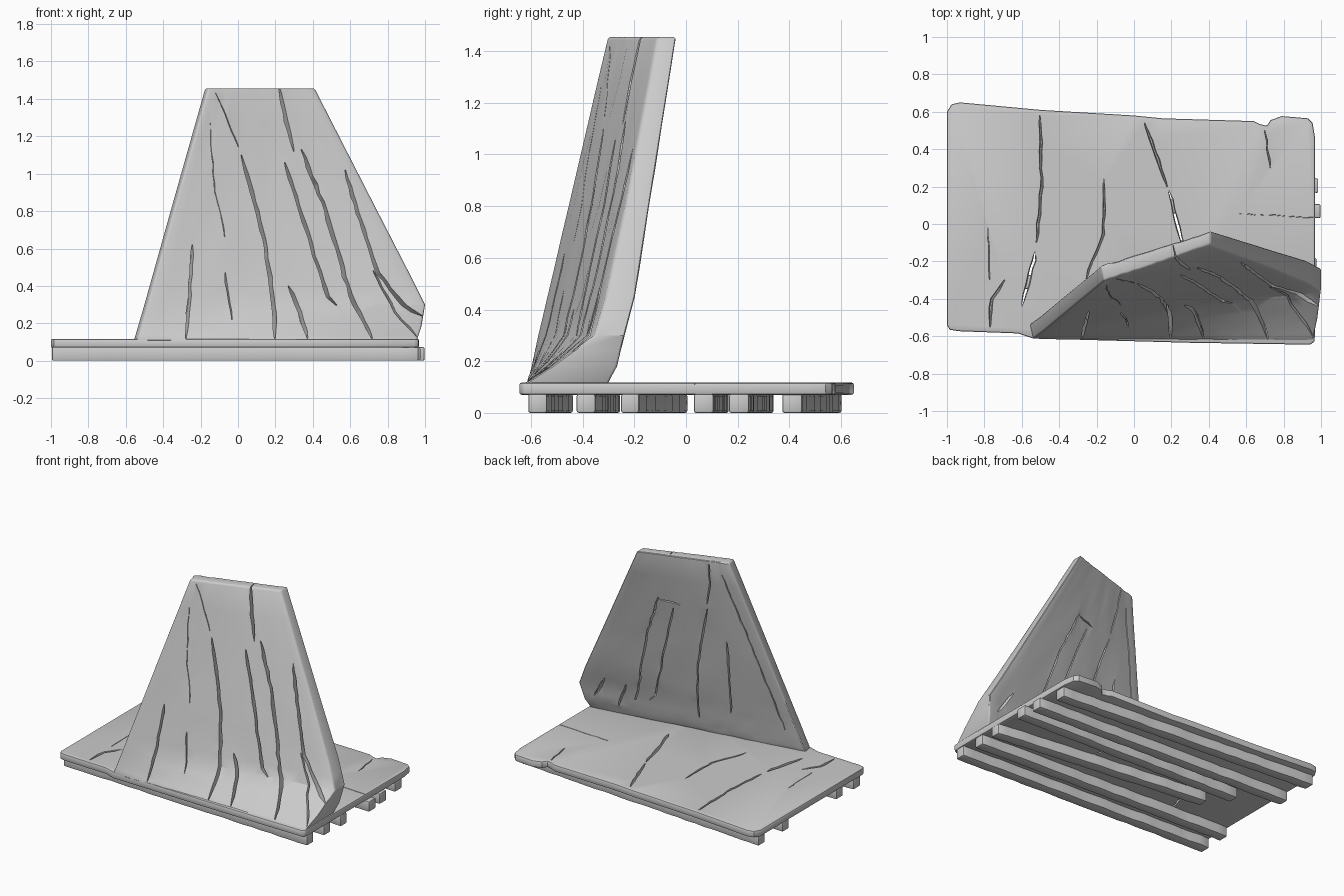
import bpy, bmesh, math, random
from mathutils import Vector

if "Cube" in bpy.data.objects:
    bpy.data.objects.remove(bpy.data.objects["Cube"])

random.seed(4)
jit = random.uniform


def make(name, bm):
    bmesh.ops.recalc_face_normals(bm, faces=bm.faces)
    me = bpy.data.meshes.new(name)
    bm.to_mesh(me)
    bm.free()
    ob = bpy.data.objects.new(name, me)
    bpy.context.collection.objects.link(ob)
    return ob


def select(ob):
    bpy.ops.object.select_all(action='DESELECT')
    bpy.context.view_layer.objects.active = ob
    ob.select_set(True)


def apply(ob, kind, **props):
    m = ob.modifiers.new(kind, kind)
    for k, v in props.items():
        setattr(m, k, v)
    select(ob)
    bpy.ops.object.modifier_apply(modifier=m.name)


def smooth(ob):
    select(ob)
    bpy.ops.object.shade_smooth_by_angle(angle=math.radians(32))


def loft(bm, rings):
    """Closed tube through rings of vertices, capped at both ends."""
    vs = [[bm.verts.new(p) for p in r] for r in rings]
    n = len(vs[0])
    for a, b in zip(vs, vs[1:]):
        for i in range(n):
            bm.faces.new((a[i], a[(i + 1) % n], b[(i + 1) % n], b[i]))
    bm.faces.new(vs[0])
    bm.faces.new(vs[-1])


def resample(path, step=0.05):
    pts = []
    for a, b in zip(path, path[1:]):
        a, b = Vector(a), Vector(b)
        n = max(1, round((b - a).length / step))
        pts += [a.lerp(b, i / n) for i in range(n)]
    return pts + [Vector(path[-1])]


def carve(ob, specs, place):
    """Cut tapered cracks; place(p, q, depth) puts a 2D point on the surface."""
    bm = bmesh.new()
    for width, depth, path in specs:
        pts = resample(path)
        rings = []
        for i, p in enumerate(pts):
            t = (pts[min(i + 1, len(pts) - 1)] - pts[max(i - 1, 0)]).normalized()
            side = Vector((-t.y, t.x))
            f = min(1, 0.25 + 3 * math.sin(math.pi * i / (len(pts) - 1)))
            w = max(0.002, width * f * jit(0.7, 1.2) / 2)
            c = p + side * jit(-0.004, 0.004)
            rings.append([place(*(c + side * s * w * k), d) for s, k, d in
                          ((-1, 1, -0.015), (1, 1, -0.015), (1, 0.3, depth), (-1, 0.3, depth))])
        loft(bm, rings)
    cutter = make('crack_cutter', bm)
    cutter.hide_render = True
    apply(ob, 'BOOLEAN', object=cutter, operation='DIFFERENCE', solver='EXACT')
    bpy.data.objects.remove(cutter)


# Base slab
outline = [(-1, -.54), (-.985, -.565), (-.94, -.573), (-.62, -.585), (-.54, -.612), (.3, -.635),
           (.94, -.645), (.965, -.63), (.968, -.58), (.968, .46), (.955, .54), (.93, .565),
           (.79, .577), (.73, .555), (.71, .525), (.67, .535), (.64, .55), (.15, .565),
           (0, .58), (-.5, .61), (-.93, .65), (-.975, .64), (-1, .6)]
bm = bmesh.new()
loft(bm, [[(x, y, z) for x, y in outline] for z in (0.07, 0.117)])
slab = make('base_slab', bm)
apply(slab, 'BEVEL', width=0.009, segments=2, limit_method='ANGLE', angle_limit=math.radians(50))
carve(slab, [
    (.018, .03, [(-.5, .58), (-.495, .2), (-.52, -.1)]),
    (.022, .07, [(-.525, -.15), (-.57, -.32), (-.6, -.44)]),
    (.008, .01, [(-.78, -.02), (-.77, -.3)]),
    (.022, .03, [(-.69, -.3), (-.76, -.4), (-.77, -.55)]),
    (.016, .03, [(-.16, .24), (-.165, -.05), (-.26, -.3)]),
    (.022, .03, [(.06, .54), (.18, .2)]),
    (.022, .07, [(.185, .18), (.25, -.07), (.31, -.25)]),
    (.012, .02, [(.7, .5), (.73, .3)]),
    (.008, .008, [(.56, .055), (1, .03)])],
    lambda x, y, d: (x, y, 0.117 - d))
smooth(slab)

# Lengthwise runners below: right end y, left end y, left end x, right end x
RUNNERS = [(-.575, -.475, -.995, .965), (-.385, -.29, -.99, .965), (-.215, -.028, -.6, .975),
           (.07, .128, -.72, .997), (.205, .305, -.99, .985), (.41, .565, -.985, .96)]
for i, (yr, yl, xl, xr) in enumerate(RUNNERS):
    bm = bmesh.new()
    n = 26
    rings = []
    for k in range(n + 1):
        t = k / n
        x, y = xl + (xr - xl) * t, yl + (yr - yl) * t
        a, b = .037 + jit(-.004, .004), .037 + jit(-.004, .004)
        rings.append([(x, y - a, 0), (x, y + b, 0), (x, y + b, .073), (x, y - a, .073)])
    loft(bm, rings)
    ob = make(f'runner_{i + 1}', bm)
    apply(ob, 'BEVEL', width=0.008, segments=2, limit_method='ANGLE', angle_limit=math.radians(50))
    smooth(ob)

# Leaning wall rows: z, left x, left y, right x, right y, right back y
ROWS = [(.105, -.542, -.615, .955, -.637, -.305), (.18, -.52, -.598, .98, -.52, -.265),
        (.30, -.485, -.573, 1.0, -.355, -.235), (.45, -.443, -.538, .925, -.31, -.195),
        (.8, -.345, -.457, .745, -.235, -.14), (1.455, -.16, -.305, .41, -.11, -.035)]


def row(z):
    i = 0
    while i < len(ROWS) - 2 and z > ROWS[i + 1][0]:
        i += 1
    a, b = ROWS[i], ROWS[i + 1]
    t = (z - a[0]) / (b[0] - a[0])
    return [p + (q - p) * t for p, q in zip(a, b)]


def front_point(x, z, d):
    _, xl, yl, xr, yr, _ = row(z)
    y = yl + (yr - yl) * (x - xl) / (xr - xl)
    return (x - .2 * d, y + d, z - .2 * d)


def back_point(x, z, d):
    _, xl, yl, xr, _, yb = row(z)
    y = yl + .08 + (yb - yl - .08) * (x - xl) / (xr - xl)
    return (x + .2 * d, y - d, z + .2 * d)


bm = bmesh.new()
N = 18
rings = []
for z in (.105, .14, .18, .24, .30, .37, .45, .56, .68, .8, .95, 1.1, 1.28, 1.455):
    _, xl, yl, xr, yr, yb = row(z)
    front, back = [], []
    for k in range(N + 1):
        u = k / N
        inner = 0 if k in (0, N) else 1
        x = xl + (xr - xl) * u
        front.append((x, yl + (yr - yl) * u + inner * jit(-.004, .003), z))
        back.append((x - .018 * (1 - u),
                     yl + .08 + (yb - yl - .08) * u + inner * jit(-.005, .005), z))
    rings.append(front + back[::-1])
loft(bm, rings)
bmesh.ops.triangulate(bm, faces=[f for f in bm.faces if len(f.verts) > 4])
wall = make('leaning_wall', bm)
apply(wall, 'BEVEL', width=0.012, segments=3, limit_method='ANGLE', angle_limit=math.radians(48))
# Front cracks between the planks, some going right through
carve(wall, [
    (.018, .05, [(-.24, .62), (-.26, .35), (-.28, .12)]),
    (.007, .008, [(-.15, 1.27), (-.13, .95), (-.07, .66)]),
    (.012, .03, [(-.07, .47), (-.03, .22)]),
    (.008, .01, [(-.12, 1.43), (-.05, 1.27), (.0, 1.14)]),
    (.02, .12, [(.02, 1.1), (.14, .65), (.19, .3), (.2, .12)]),
    (.02, .06, [(.22, 1.47), (.26, 1.28), (.3, 1.12)]),
    (.02, .12, [(.25, 1.06), (.38, .65), (.48, .34), (.53, .3)]),
    (.022, .12, [(.34, 1.13), (.47, .8), (.6, .35), (.72, .12)]),
    (.024, .05, [(.27, .4), (.33, .26), (.37, .12)]),
    (.022, .06, [(.57, 1.02), (.67, .7), (.75, .47), (.88, .3), (.985, .24)]),
    (.016, .025, [(.72, .48), (.84, .26), (.955, .13)])],
    front_point)
# Back seams
carve(wall, [
    (.012, .02, [(-.05, 1.43), (-.03, 1.25), (.0, 1.12)]),
    (.012, .015, [(.18, 1.08), (.32, 1.1)]),
    (.01, .012, [(-.12, 1.36), (-.28, .8), (-.43, .25)]),
    (.014, .02, [(-.1, .85), (-.06, .3)]),
    (.025, .025, [(.66, .36), (.74, .18)]),
    (.025, .025, [(.8, .38), (.9, .22)])],
    back_point)
smooth(wall)
